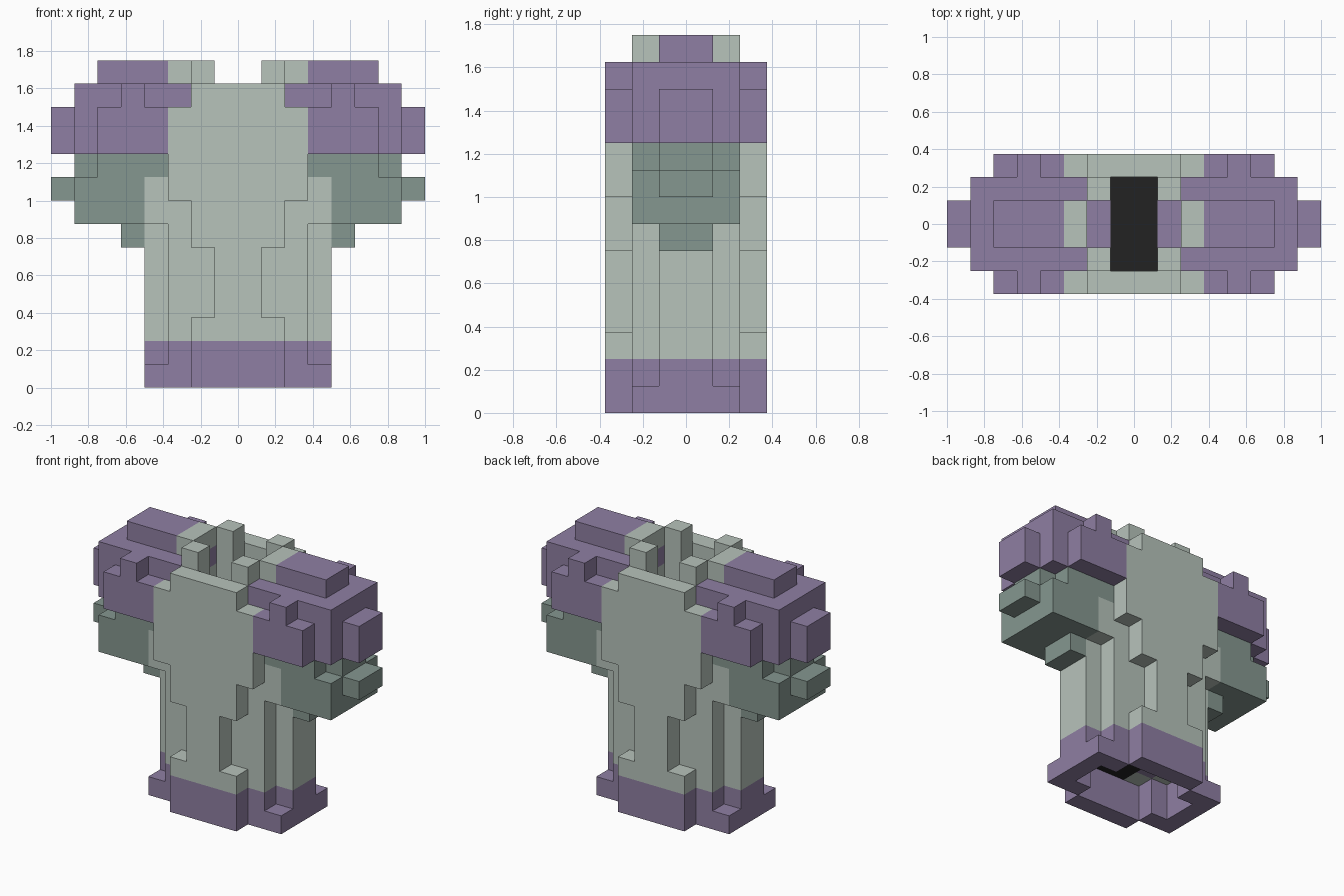
import bpy, bmesh
from mathutils import Vector

cube = bpy.data.objects.get("Cube")
if cube:
    bpy.data.objects.remove(cube, do_unlink=True)

BLOCK = 0.125


def material(name, rgb):
    m = bpy.data.materials.new(name)
    m.use_nodes = True
    m.diffuse_color = (*rgb, 1)
    m.node_tree.nodes["Principled BSDF"].inputs["Base Color"].default_value = (*rgb, 1)
    return m


purple = material("purple", (0.275, 0.212, 0.366))
sage = material("pale_sage", (0.474, 0.546, 0.497))
green = material("grey_green", (0.235, 0.309, 0.279))
black = material("near_black", (0.016, 0.016, 0.016))


def blocks(half_width, half_depth, bottom, top, inner_x=0, inner_y=0):
    """Blocks of a centred box, or of four mirrored boxes with a gap between."""
    return {(i, j, z)
            for x in range(inner_x, half_width)
            for y in range(inner_y, half_depth)
            for z in range(bottom, top)
            for i in (x, -1 - x) for j in (y, -1 - y)}


# Trunk: stepped core, then the waisted slab that shows front and back
solid = blocks(4, 2, 0, 1) | blocks(3, 2, 1, 7) | blocks(4, 1, 1, 7)
solid |= blocks(2, 3, 0, 3) | blocks(1, 3, 3, 6) | blocks(2, 3, 6, 8)
solid |= blocks(3, 3, 8, 12) | blocks(2, 3, 12, 13)

# Lower side clusters with tips and hanging pegs
solid |= blocks(7, 2, 7, 9) | blocks(6, 2, 9, 10) | blocks(7, 1, 9, 10)
solid |= blocks(8, 1, 8, 9) | blocks(5, 1, 6, 7)

# Upper side clusters with tips, front and back pads, and top caps
solid |= blocks(7, 2, 10, 13) | blocks(8, 1, 10, 12) | blocks(6, 3, 10, 12)
solid |= blocks(5, 3, 12, 13, inner_x=4, inner_y=2)
solid |= blocks(6, 1, 13, 14) | blocks(2, 2, 13, 14)

# Cross-shaped shaft from the top, leaving corner posts, and the hollow foot
solid -= blocks(2, 1, 3, 14) | blocks(1, 2, 3, 14)
solid -= blocks(2, 2, 0, 2) | blocks(3, 1, 0, 2)


def part_of(block):
    """Name and material of the part that a block belongs to."""
    x, y = (int(abs(v + 0.5)) for v in block[:2])
    z = block[2]
    if z < 2:
        return "foot", purple
    if z == 2 and x < 1 and y < 2:
        return "shaft_floor", black
    if z == 2 and x < 2 and y < 1:
        return "shaft_ledges", purple
    if z >= 10 and (x >= 3 or (x == 2 and y < 2 and z == 12)):
        return "upper_clusters", purple
    if z < 10 and (x >= 4 or (x == 3 and z == 9)):
        return "lower_clusters", green
    if x == 1 and y == 1:
        return "inner_posts", sage
    return "trunk", sage


def build(name, mat, cells):
    """Make the outside faces of a part and merge the flat ones."""
    bm = bmesh.new()
    for cell in sorted(cells):
        centre = Vector(cell) + Vector((0.5, 0.5, 0.5))
        for axis in range(3):
            for sign in (-1, 1):
                n, a = Vector(), Vector()
                n[axis] = sign
                a[(axis + 1) % 3] = 0.5
                if tuple(int(v) for v in Vector(cell) + n) in solid:
                    continue
                b = n.cross(a)
                corners = (-a - b, a - b, a + b, b - a)
                bm.faces.new([bm.verts.new((centre + n / 2 + c) * BLOCK) for c in corners])
    bmesh.ops.remove_doubles(bm, verts=bm.verts, dist=0.001)
    bmesh.ops.dissolve_limit(bm, angle_limit=0.01, verts=bm.verts, edges=bm.edges)
    mesh = bpy.data.meshes.new(name)
    bm.to_mesh(mesh)
    bm.free()
    mesh.materials.append(mat)
    bpy.context.collection.objects.link(bpy.data.objects.new(name, mesh))


parts = {}
for block in solid:
    parts.setdefault(part_of(block), set()).add(block)
for (part_name, part_material), cells in sorted(parts.items(), key=lambda p: p[0][0]):
    build(part_name, part_material, cells)
